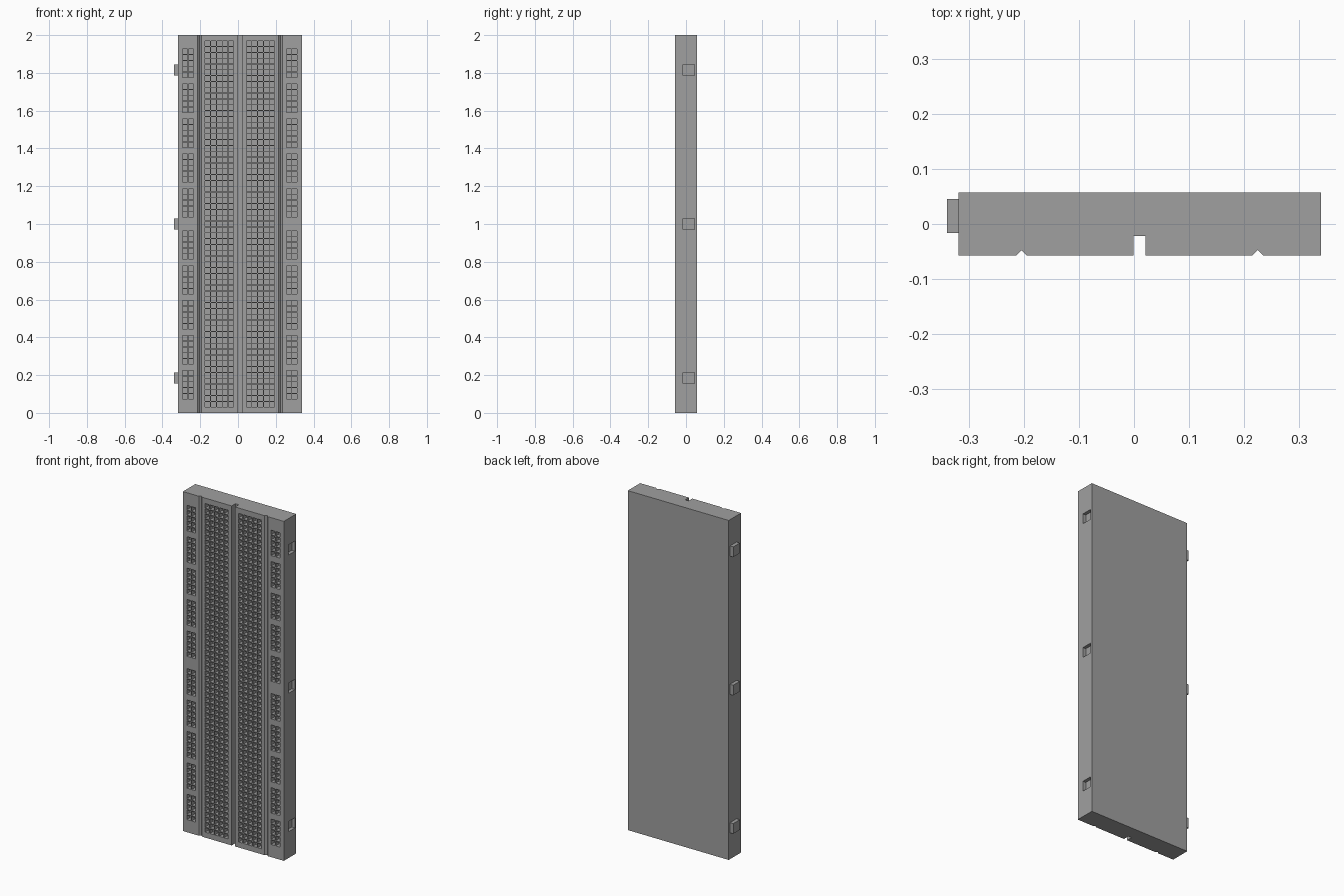
import bpy
import bmesh
from mathutils import Vector

cube = bpy.data.objects.get("Cube")
if cube:
    bpy.data.objects.remove(cube)

HEIGHT = 2.0
MID = 0.01                      # centre line of the board in x
LEFT, RIGHT = -0.3185, 0.339
FRONT, BACK = -0.0575, 0.0575
PITCH, HOLE = 0.0308, 0.0265    # contact hole spacing and width
HOLE_DEPTH = 0.03
CLIP_Y = (-0.016, 0.045)        # extent of side clips and sockets
CLIP_Z = (0.185, 1.0, 1.815)
CLIP_SIZE, CLIP_DEPTH = 0.06, 0.02

grey = bpy.data.materials.new("plastic grey")
grey.use_nodes = True
colour = (0.35, 0.35, 0.35, 1)
grey.diffuse_color = colour
grey.node_tree.nodes["Principled BSDF"].inputs["Base Color"].default_value = colour


def spans(centres, size):
    """Start and end of an opening around each centre."""
    return [c + s * size / 2 for c in centres for s in (-1, 1)]


def row(centre, count, pitch=PITCH):
    return [centre + (i - (count - 1) / 2) * pitch for i in range(count)]


def add_object(name, bm):
    mesh = bpy.data.meshes.new(name)
    bm.to_mesh(mesh)
    bm.free()
    mesh.materials.append(grey)
    obj = bpy.data.objects.new(name, mesh)
    bpy.context.collection.objects.link(obj)
    return obj


def wall(bm, p, q, cuts=(), z_cuts=(), depth=0.0):
    """Upright wall from p to q, with a sunken pocket at each odd grid cell."""
    p, q = Vector(p), Vector(q)
    along = (q - p).normalized()
    us = [0, *cuts, (q - p).length]
    zs = [0, *z_cuts, HEIGHT]
    grid = [[bm.verts.new((*(p + along * u), z)) for z in zs] for u in us]
    pockets = []
    for i in range(len(us) - 1):
        for j in range(len(zs) - 1):
            face = bm.faces.new((grid[i][j], grid[i + 1][j],
                                 grid[i + 1][j + 1], grid[i][j + 1]))
            if i % 2 and j % 2:
                pockets.append(face)
    if pockets:
        sunk = bmesh.ops.extrude_discrete_faces(bm, faces=pockets)["faces"]
        inward = Vector((-along.y, along.x, 0)) * depth
        verts = list({v for f in sunk for v in f.verts})
        bmesh.ops.translate(bm, verts=verts, vec=inward)


# Hole layout: power rails in ten groups of five, and two long terminal banks
group_centres = sorted(1 + s * (0.111 + 0.185 * k) for s in (-1, 1) for k in range(5))
rail_z = spans([z for c in group_centres for z in row(c, 5)], HOLE)
bank_z = spans(row(1.0, 63), HOLE)
front_holes = {
    0: (row(MID - 0.2745, 2), rail_z),
    3: (row(MID - 0.109, 5), bank_z),
    7: (row(MID + 0.109, 5), bank_z),
    10: (row(MID + 0.2745, 2), rail_z),
}

# Board outline seen from above: V grooves either side of a square channel
V, V_HALF, SLOT, SLOT_Y = 0.2145, 0.01, 0.011, -0.0215
outline = [(LEFT, FRONT),
           (MID - V - V_HALF, FRONT), (MID - V, FRONT + V_HALF), (MID - V + V_HALF, FRONT),
           (MID - SLOT, FRONT), (MID - SLOT, SLOT_Y),
           (MID + SLOT, SLOT_Y), (MID + SLOT, FRONT),
           (MID + V - V_HALF, FRONT), (MID + V, FRONT + V_HALF), (MID + V + V_HALF, FRONT),
           (RIGHT, FRONT), (RIGHT, BACK), (LEFT, BACK)]
SOCKET_WALL = 11

# Board with contact holes and clip sockets
bm = bmesh.new()
for i, p in enumerate(outline):
    q = outline[(i + 1) % len(outline)]
    if i in front_holes:
        columns, z_cuts = front_holes[i]
        wall(bm, p, q, [x - p[0] for x in spans(columns, HOLE)], z_cuts, HOLE_DEPTH)
    elif i == SOCKET_WALL:
        wall(bm, p, q, [y - FRONT for y in CLIP_Y], spans(CLIP_Z, CLIP_SIZE), CLIP_DEPTH)
    else:
        wall(bm, p, q)
bm.faces.new([bm.verts.new((x, y, HEIGHT)) for x, y in outline])
bm.faces.new([bm.verts.new((x, y, 0)) for x, y in reversed(outline)])
bmesh.ops.remove_doubles(bm, verts=bm.verts, dist=0.00001)
add_object("board", bm)

# Joining clips on the right-hand side
for name, z in zip(("lower", "middle", "upper"), CLIP_Z):
    bm = bmesh.new()
    bmesh.ops.create_cube(bm, size=1)
    bmesh.ops.scale(bm, verts=bm.verts,
                    vec=(CLIP_DEPTH + 0.002, CLIP_Y[1] - CLIP_Y[0], CLIP_SIZE))
    clip = add_object(name + "_clip", bm)
    clip.location = (LEFT - CLIP_DEPTH / 2, sum(CLIP_Y) / 2, z)
